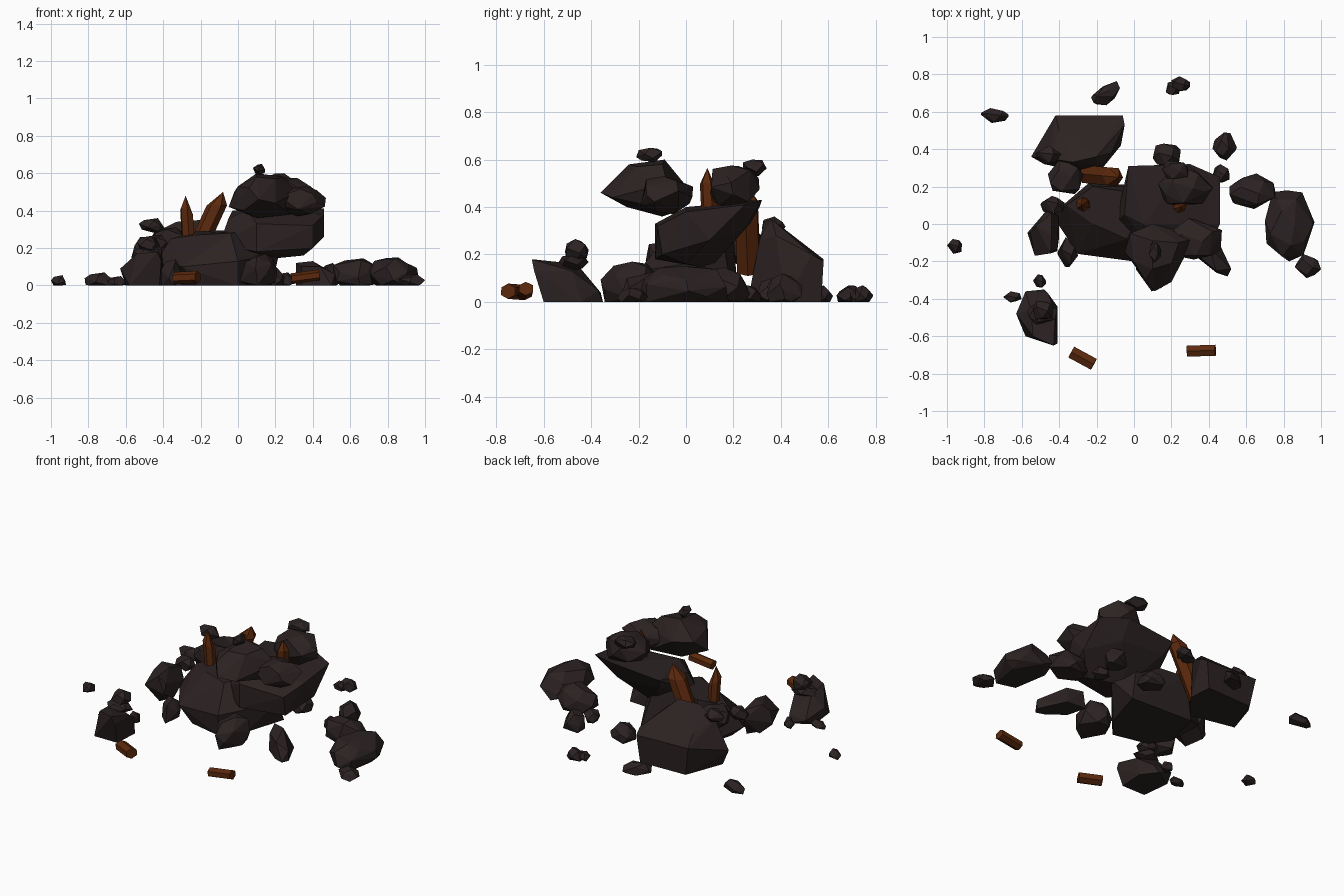
import bpy, bmesh, math, random
from mathutils import Vector, Matrix

random.seed(7)

cube = bpy.data.objects.get("Cube")
if cube:
    bpy.data.objects.remove(cube, do_unlink=True)


def material(name, colour):
    m = bpy.data.materials.new(name)
    m.use_nodes = True
    m.diffuse_color = colour
    bsdf = next(n for n in m.node_tree.nodes if n.type == 'BSDF_PRINCIPLED')
    bsdf.inputs["Base Color"].default_value = colour
    bsdf.inputs["Roughness"].default_value = 0.9
    return m


stone = material("dark_stone", (0.025, 0.016, 0.016, 1))
wood = material("rusty_wood", (0.105, 0.022, 0.004, 1))


def hull(name, points, mat=stone):
    """Faceted solid around a few corner points."""
    bm = bmesh.new()
    for p in points:
        bm.verts.new(p)
    res = bmesh.ops.convex_hull(bm, input=bm.verts[:])
    junk = {g for g in res["geom_interior"] + res["geom_unused"]
            if isinstance(g, bmesh.types.BMVert)}
    bmesh.ops.delete(bm, geom=list(junk), context='VERTS')
    bmesh.ops.dissolve_limit(bm, angle_limit=math.radians(8),
                             verts=bm.verts[:], edges=bm.edges[:])
    bmesh.ops.recalc_face_normals(bm, faces=bm.faces[:])
    mesh = bpy.data.meshes.new(name)
    bm.to_mesh(mesh)
    bm.free()
    mesh.materials.append(mat)
    ob = bpy.data.objects.new(name, mesh)
    bpy.context.collection.objects.link(ob)


def rock(name, x, y, z, yaw=0, n=20):
    """Random boulder filling the (min, max) ranges; flat where it meets the ground."""
    pts = []
    for i in range(n):
        h = 1 - 2 * (i + 0.5) / n
        a = i * 2.4 + random.uniform(-0.4, 0.4)
        r = math.sqrt(1 - h * h)
        p = Vector((r * math.cos(a), r * math.sin(a), h)) * random.uniform(0.9, 1.1)
        if z[0] == 0:
            p.z = max(p.z, -0.45)
        pts.append(p)
    spans = (x, y, z)
    lo = [min(p[k] for p in pts) for k in range(3)]
    hi = [max(p[k] for p in pts) for k in range(3)]
    mid = Vector([sum(s) / 2 for s in spans])
    turn = Matrix.Rotation(math.radians(yaw), 3, 'Z')
    out = []
    for p in pts:
        q = Vector([((p[k] - lo[k]) / (hi[k] - lo[k]) - 0.5) * (spans[k][1] - spans[k][0])
                    for k in range(3)])
        out.append(turn @ q + mid)
    hull(name, out)


def beam(name, start, end, radius, tip=0.0, flat=0.85):
    """Six-sided timber between two points, with an optional splintered tip."""
    start, end = Vector(start), Vector(end)
    axis = (end - start).normalized()
    frame = axis.to_track_quat('Z', 'Y').to_matrix()
    pts = []
    for i in range(6):
        a = math.pi * (i + 0.5) / 3
        off = frame @ Vector((math.cos(a), math.sin(a) * flat, 0)) * radius
        pts += [start + off, end - axis * tip * (1 + 0.3 * math.sin(a)) + off]
    if tip:
        pts.append(end)
    hull(name, pts, wood)


# Large hand-shaped boulders
hull("pile_base", [
    (-.3, -.03, 0), (-.22, -.14, 0), (0, -.19, 0), (.1, -.06, 0), (.18, .2, 0), (-.24, .22, 0),
    (-.44, .05, .12), (-.3, -.16, .1), (0, -.2, .13), (.22, .06, .17),
    (-.36, .1, .25), (-.22, 0, .27), (-.04, -.08, .28), (.1, .15, .3), (-.22, .2, .29)])
hull("back_boulder", [
    (-.48, .32, 0), (-.39, .56, 0), (-.08, .57, 0), (-.07, .42, 0), (-.2, .26, 0),
    (-.55, .36, .12), (-.42, .58, .18), (-.06, .58, .17), (-.05, .53, .2), (-.12, .38, .28),
    (-.45, .35, .28), (-.2, .36, .35), (-.33, .33, .34), (-.4, .5, .24), (-.17, .31, .26)])
hull("leaning_slab", [
    (-.1, 0, .22), (-.05, .05, .36), (.1, -.13, .33), (.4, -.12, .32), (.4, -.1, .2),
    (.1, -.13, .18), (.46, 0, .38), (.46, .1, .26), (.46, .25, .41), (.3, .32, .43),
    (-.03, .31, .4), (0, .27, .33), (.3, .25, .31), (.15, .1, .14), (.35, 0, .16), (.05, 0, .4)])
hull("overhanging_boulder", [
    (-.05, -.15, .42), (-.02, -.05, .5), (.03, -.25, .4), (.11, -.36, .46), (.2, -.31, .44),
    (.1, -.1, .36), (.28, -.04, .38), (.32, -.08, .5), (0, -.2, .53), (.1, -.24, .58),
    (.2, -.21, .57), (.24, -.1, .58), (.1, -.09, .6), (.1, 0, .49), (.06, -.3, .52)])
hull("front_left_boulder", [
    (-.58, -.6, 0), (-.42, -.6, 0), (-.41, -.44, 0), (-.48, -.35, 0), (-.6, -.42, 0),
    (-.63, -.48, .09), (-.54, -.6, .17), (-.43, -.65, .18), (-.41, -.64, .13),
    (-.42, -.48, .13), (-.55, -.46, .16), (-.46, -.37, .05), (-.58, -.36, .04)])
hull("front_wedge_stone", [
    (.31, -.06, 0), (.34, -.18, 0), (.44, -.26, 0), (.5, -.28, 0), (.52, -.24, 0),
    (.44, -.07, 0), (.34, -.17, .1), (.44, -.25, .1), (.52, -.24, .06), (.4, -.12, .13),
    (.31, -.08, .12)])

# Boulders resting on the slab
rock("slab_front_stone", (.18, .47), (-.19, .03), (.37, .53))
rock("slab_back_stone", (.13, .42), (.1, .31), (.4, .575))
rock("slab_pebble", (.15, .29), (.24, .34), (.53, .6), n=12)
rock("summit_pebble", (.08, .145), (-.21, -.1), (.59, .65), n=12)

# Stones leaning around the pile
rock("foot_stone", (.01, .21), (-.36, -.1), (0, .17))
rock("side_stone", (-.57, -.4), (-.17, .08), (.06, .26), n=16)
rock("side_pebble", (-.41, -.3), (-.23, -.07), (0, .14), n=14)
rock("upper_left_pebble", (-.5, -.37), (.06, .15), (.19, .27), n=12)
rock("gap_stone", (-.46, -.27), (.16, .35), (.16, .31), n=16)
rock("back_boulder_pebble", (-.53, -.39), (.32, .42), (.28, .36), n=12)
rock("back_foot_stone", (.1, .25), (.3, .43), (0, .1))
rock("right_small_stone", (.42, .51), (.22, .32), (0, .07), n=14)
rock("stack_middle_stone", (-.57, -.41), (-.54, -.41), (.13, .2), n=14)
rock("stack_top_stone", (-.54, -.43), (-.51, -.41), (.17, .265), n=14)

# Scattered stones
rock("right_boulder", (.7, .965), (-.2, .18), (0, .15), n=26)
rock("right_middle_stone", (.51, .76), (.08, .27), (0, .145))
rock("right_back_stone", (.42, .55), (.34, .49), (0, .12))
rock("right_pebble", (.86, 1), (-.29, -.16), (0, .06), n=14)
rock("far_left_pebble", (-1, -.92), (-.16, -.08), (0, .055), n=12)
rock("back_left_pebble", (-.82, -.67), (.54, .62), (0, .07), n=14)
rock("back_middle_pebble", (-.23, -.06), (.65, .74), (0, .07), yaw=40, n=16)
rock("back_pebble", (.17, .25), (.69, .76), (0, .05), n=12)
rock("back_pebble_pair", (.2, .3), (.71, .79), (0, .07), n=14)
rock("left_pebble", (-.54, -.47), (-.34, -.27), (0, .06), n=12)
rock("left_outer_pebble", (-.7, -.6), (-.42, -.36), (0, .05), n=12)

# Splintered timbers stuck in the rubble, and two broken pieces in front
beam("left_spike", (-.265, .11, .22), (-.28, .1, .48), .04, tip=.09)
beam("leaning_spike", (-.25, .265, .13), (-.08, .25, .5), .055, tip=.08, flat=.9)
beam("slab_spike", (.24, .1, .36), (.25, .09, .565), .038, tip=.08)
beam("broken_timber_right", (.285, -.68, .036), (.435, -.675, .056), .034)
beam("broken_timber_left", (-.335, -.685, .04), (-.215, -.75, .045), .038)
